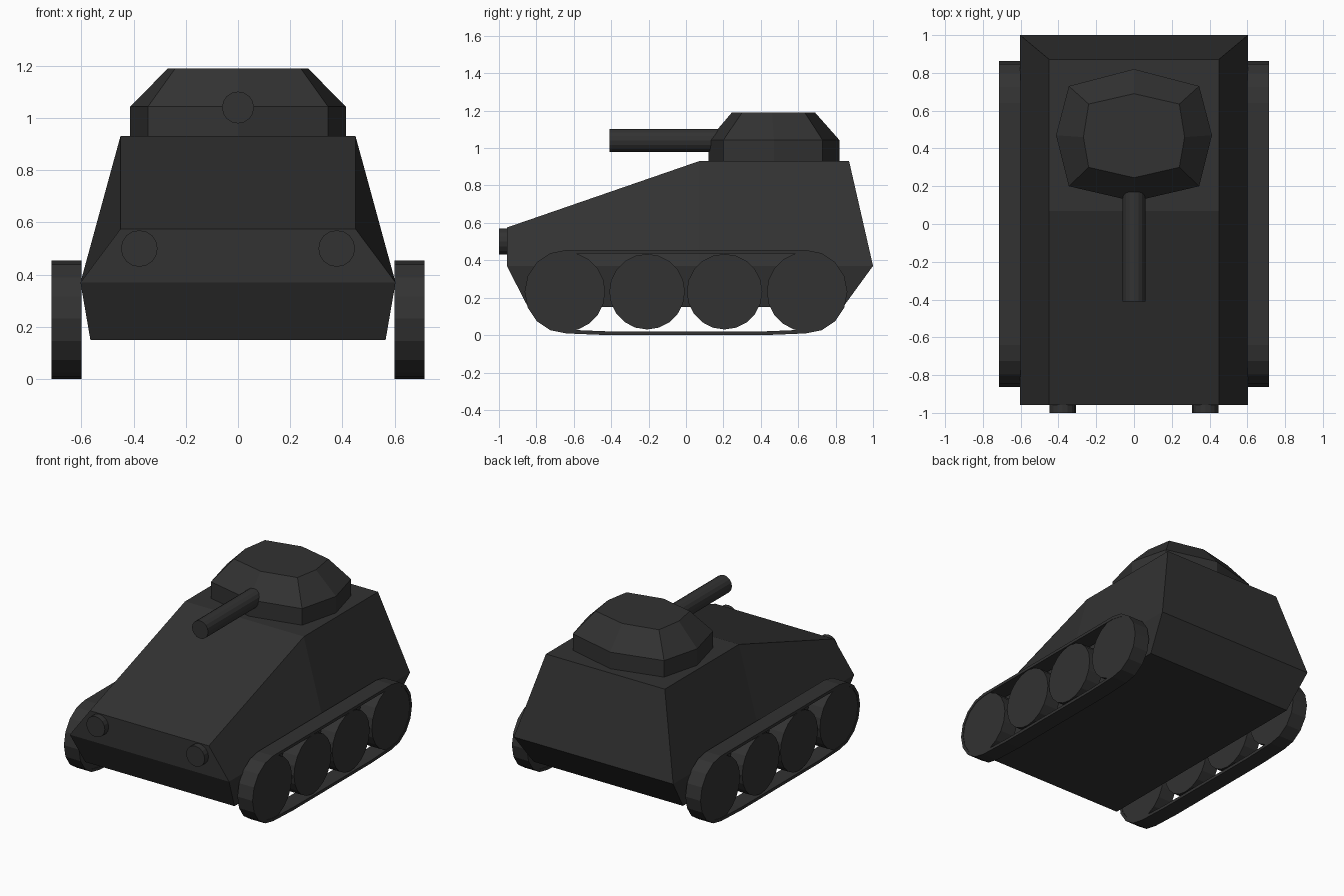
import bpy, bmesh, math
from mathutils import Matrix

if "Cube" in bpy.data.objects:
    bpy.data.objects.remove(bpy.data.objects["Cube"])

paint = bpy.data.materials.new("charcoal")
paint.diffuse_color = (0.032, 0.032, 0.032, 1)
paint.use_nodes = True
paint.node_tree.nodes["Principled BSDF"].inputs["Base Color"].default_value = paint.diffuse_color


def finish(name, bm):
    bmesh.ops.recalc_face_normals(bm, faces=bm.faces)
    me = bpy.data.meshes.new(name)
    bm.to_mesh(me)
    bm.free()
    me.materials.append(paint)
    ob = bpy.data.objects.new(name, me)
    bpy.context.collection.objects.link(ob)
    return ob


def loft(name, rings, caps):
    """Skin a stack of equal rings; caps lists the index groups that close both ends."""
    bm = bmesh.new()
    vs = [[bm.verts.new(p) for p in r] for r in rings]
    for a, b in zip(vs, vs[1:]):
        for i in range(len(a)):
            j = (i + 1) % len(a)
            bm.faces.new((a[i], a[j], b[j], b[i]))
    for r in (vs[0], vs[-1]):
        for c in caps:
            bm.faces.new([r[i] for i in c])
    return finish(name, bm)


def cylinder(name, centre, radius, length, axis, sides):
    bm = bmesh.new()
    rot = Matrix.Rotation(math.pi / 2, 4, 'Y' if axis == 'X' else 'X')
    bmesh.ops.create_cone(bm, cap_ends=True, segments=sides, radius1=radius,
                          radius2=radius, depth=length,
                          matrix=Matrix.Translation(centre) @ rot)
    return finish(name, bm)


# Hull: bottom, belt and roof levels, each with front / middle / back stations
def level(half, stations):
    return ([(half, y, z) for y, z in stations] +
            [(-half, y, z) for y, z in reversed(stations)])


loft("hull", [
    level(0.565, [(-0.845, 0.15), (0.07, 0.15), (0.84, 0.15)]),
    level(0.603, [(-0.958, 0.37), (0.07, 0.37), (1.0, 0.37)]),
    level(0.45, [(-0.958, 0.575), (0.07, 0.93), (0.872, 0.93)]),
], [(0, 1, 4, 5), (1, 2, 3, 4)])


# Turret: stretched octagon with a sloped upper part
def octagon(rx, dx, back, dback, mid, dfront, front, z):
    return [(rx, mid, z), (dx, dback, z), (0, back, z), (-dx, dback, z),
            (-rx, mid, z), (-dx, dfront, z), (0, front, z), (dx, dfront, z)]


low = (0.413, 0.345, 0.82, 0.73, 0.47, 0.20, 0.12)
loft("turret", [octagon(*low, 0.92), octagon(*low, 1.043),
                octagon(0.268, 0.24, 0.69, 0.635, 0.46, 0.30, 0.245, 1.19)],
     [range(8)])

# Gun barrel
cylinder("gun_barrel", (0, -0.08, 1.04), 0.061, 0.66, 'Y', 16)

for side, s in (("right", 1), ("left", -1)):
    # Headlight
    cylinder(side + "_headlight", (s * 0.378, -0.96, 0.5), 0.07, 0.08, 'Y', 16)

    # Road wheels
    for n, y in enumerate((-0.645, -0.208, 0.206, 0.645)):
        r = 0.213 if abs(y) > 0.5 else 0.202
        cylinder(f"{side}_wheel_{n + 1}", (s * 0.657, y, 0.232), r, 0.108, 'X', 20)

    # Track band: hollow loop around the wheels
    def loop(x, r):
        pts = []
        for cy, start in ((0.64, -90), (-0.64, 90)):
            for k in range(9):
                a = math.radians(start + k * 22.5)
                pts.append((x, cy + r * math.cos(a), 0.232 + r * math.sin(a)))
        # slight sag along the ground run
        drop = 0.232 - r - 0.009
        return pts + [(x, -0.42, drop), (x, 0.42, drop)]

    xi, xo = s * 0.6, s * 0.714
    outer, inner = 0.223, 0.203
    loft(side + "_track", [loop(xi, inner), loop(xi, outer), loop(xo, outer),
                           loop(xo, inner), loop(xi, inner)], [])
